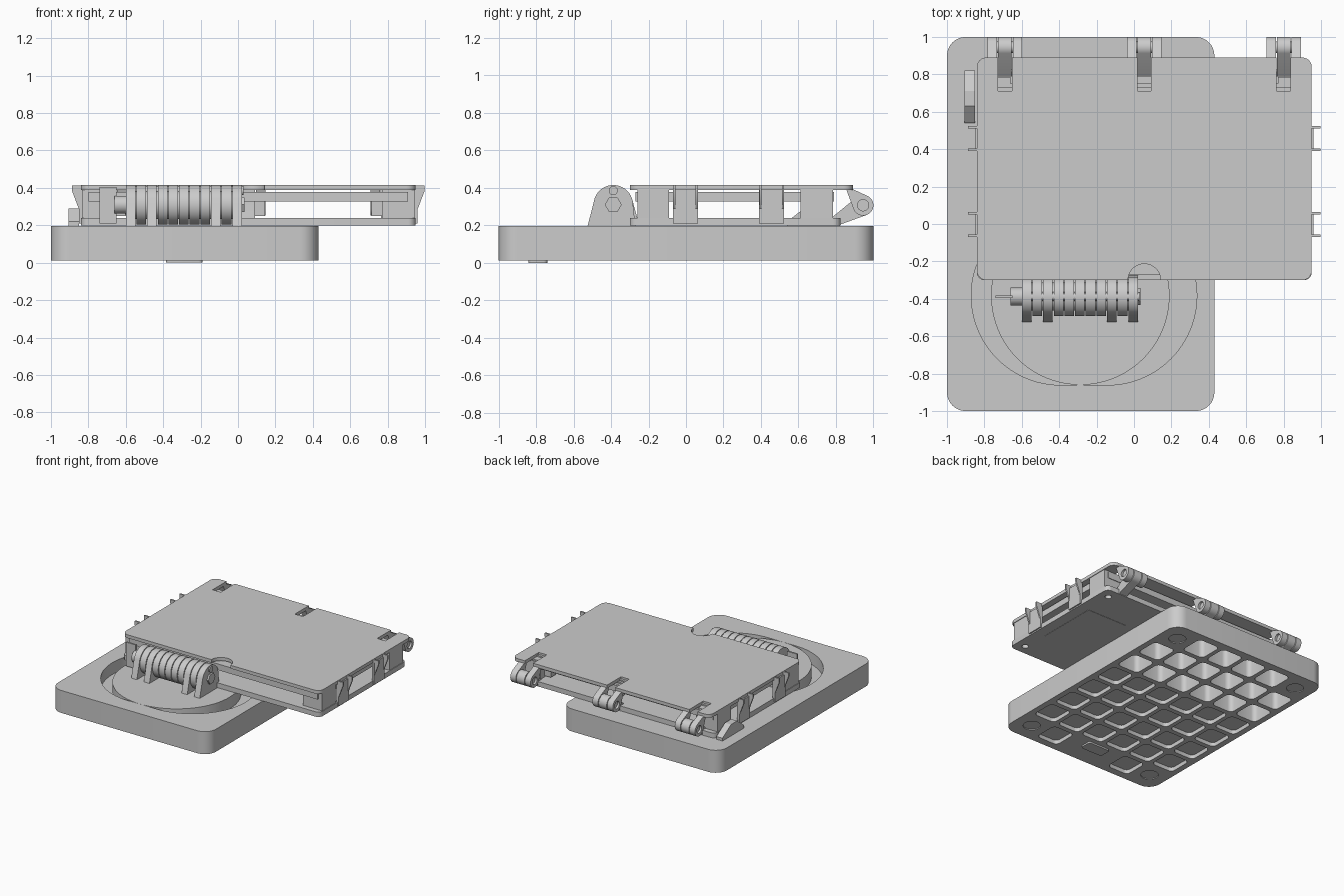
import bpy, bmesh, math
from mathutils import Vector
from mathutils.geometry import convex_hull_2d

if "Cube" in bpy.data.objects:
    bpy.data.objects.remove(bpy.data.objects["Cube"])

grey = bpy.data.materials.new("plain grey")
grey.diffuse_color = (0.6, 0.6, 0.6, 1)
grey.use_nodes = True
grey.node_tree.nodes["Principled BSDF"].inputs["Base Color"].default_value = grey.diffuse_color
MID = 0.055          # centre line of the tilting tray
HINGES = (-0.69, 0.055, 0.80)


def circle(u, v, r, n=40):
    return [(u + r * math.cos(2 * math.pi * i / n), v + r * math.sin(2 * math.pi * i / n)) for i in range(n)]


def hull(pts):
    return [pts[i] for i in convex_hull_2d([Vector(p) for p in pts])]


def rrect(x0, x1, y0, y1, r, n=24):
    return hull([p for x in (x0 + r, x1 - r) for y in (y0 + r, y1 - r) for p in circle(x, y, r, n)])


def rect(u0, u1, v0, v1):
    return [(u0, v0), (u1, v0), (u1, v1), (u0, v1)]


def solid(name, parts):
    """Each part is (profile, axis, start, end), extruded along the axis."""
    bm = bmesh.new()
    for prof, axis, a, b in parts:
        def at(u, v, w):
            return {"x": (w, u, v), "y": (u, w, v), "z": (u, v, w)}[axis]
        lo = [bm.verts.new(at(u, v, a)) for u, v in prof]
        hi = [bm.verts.new(at(u, v, b)) for u, v in prof]
        bm.faces.new(lo)
        bm.faces.new(hi)
        for i in range(len(prof)):
            j = (i + 1) % len(prof)
            bm.faces.new((lo[i], lo[j], hi[j], hi[i]))
    bmesh.ops.recalc_face_normals(bm, faces=bm.faces)
    me = bpy.data.meshes.new(name)
    bm.to_mesh(me)
    bm.free()
    me.materials.append(grey)
    ob = bpy.data.objects.new(name, me)
    bpy.context.collection.objects.link(ob)
    return ob


def cut(ob, parts):
    cutter = solid("cutter", parts)
    cutter.hide_render = True
    m = ob.modifiers.new("cut", "BOOLEAN")
    m.operation, m.solver, m.object = "DIFFERENCE", "EXACT", cutter
    bpy.context.view_layer.objects.active = ob
    bpy.ops.object.modifier_apply(modifier=m.name)
    bpy.data.objects.remove(cutter)


# base block with an oblong turntable recess and a hollowed underside
CX, CY, CR = -0.287, -0.383, 0.478
base = solid("base", [(rrect(-1, 0.43, -1, 1, 0.1, 32), "z", 0.013, 0.197)])
cut(base, [(hull(circle(CX - 0.105, CY, CR, 96) + circle(CX + 0.145, CY, CR, 96)), "z", 0.1, 0.3)])
pockets = []
for i in range(6):
    for j in range(8):
        x, y = -0.285 + (i - 2.5) * 0.228, (j - 3.5) * 0.24
        if i in (0, 5) and j in (0, 7):
            pockets.append((circle(x, y, 0.065), "z", -0.1, 0.02))
        elif not (j == 0 and i in (2, 3)):
            pockets.append((rrect(x - .097, x + .097, y - .1, y + .1, 0.035, 16), "z",
                            -0.1, 0.045 if j < 5 else 0.165))
cut(base, pockets)
solid("turntable", [(circle(CX, CY, CR - 0.001, 96), "z", 0.09, 0.197)])
solid("release_tab", [(rrect(-0.385, -0.19, -0.84, -0.74, 0.02), "z", 0, 0.03)])
solid("stop_wedge", [([(0.54, 0.19), (0.54, 0.22), (0.63, 0.29), (0.71, 0.29), (0.82, 0.22), (0.82, 0.19)],
                      "x", -0.905, -0.85)])

# tray: lower plate, corner blocks, inner panel, posts, upper plate
lower = solid("lower_plate", [(rrect(-0.84, 0.95, -0.30, 0.825, 0.04), "z", 0.2, 0.24)])
cut(lower, [(circle(x, y, 0.025, 20), "z", 0.1, 0.3) for x in (-0.76, 0.87) for y in (-0.22, 0.74)])
solid("lower_cover", [(rect(0.5, 0.86, 0.0, 0.5), "z", 0.198, 0.21)])
blocks = []
for s in (-1, 1):
    for y0, y1 in ((-0.26, -0.09), (0.61, 0.785)):
        xs = sorted((MID + s * 0.715, MID + s * 0.89))
        blocks.append((rect(*xs, y0, y1), "z", 0.235, 0.39))
solid("corner_blocks", blocks)
solid("inner_panel", [(rect(-0.8, 0.91, -0.27, 0.79), "z", 0.328, 0.378)])
solid("support_posts", [(rect(x - 0.028, x + 0.028, 0.67, 0.73), "z", 0.25, 0.335)
                        for x in (-0.63, 0.117, 0.742)])
upper = solid("upper_plate", [(rrect(-0.84, 0.95, -0.30, 0.89, 0.05), "z", 0.388, 0.415)])
cut(upper, [(circle(MID, -0.30, 0.087), "z", 0.3, 0.5)]
    + [(rect(x - 0.037, x + 0.037, 0.71, 0.95), "z", 0.3, 0.5) for x in HINGES])

# side clips with flared ears
clips = []
for s in (-1, 1):
    flare = [(MID + s * 0.895, 0.28), (MID + s * 0.907, 0.29), (MID + s * 0.943, 0.385),
             (MID + s * 0.943, 0.414), (MID + s * 0.895, 0.414)]
    for y in (-0.003, 0.457):
        clips.append((rect(*sorted((MID + s * 0.885, MID + s * 0.906)), 0.21, 0.39), "y", y - 0.067, y + 0.067))
        clips += [(flare, "y", y + e - 0.006, y + e + 0.006) for e in (-0.06, 0.06)]
solid("side_clips", clips)

# front barrel hinge: alternating base lugs and tray knuckles
FY, FZ, FR = -0.388, 0.31, 0.105
foot = hull(circle(FY, FZ, FR) + [(-0.525, 0.195), (-0.27, 0.195), (-0.275, 0.24)])
knuckle = hull(circle(FY, FZ, FR) + [(-0.29, 0.205), (-0.26, 0.22), (-0.26, 0.24)])
feet, knuckles = [], []
for k in range(11):
    x = -0.6 + k * 0.057
    (feet if k in (0, 2, 8, 10) else knuckles).append(
        (foot if k in (0, 2, 8, 10) else knuckle, "x", x, x + 0.051))
solid("hinge_feet", feet)
solid("hinge_knuckles", knuckles)
solid("hinge_shaft", [(circle(FY, FZ, 0.075), "x", -0.59, 0.01)])
solid("hinge_nut", [(circle(FY, FZ, 0.045, 6), "x", 0.0, 0.035)])
solid("hinge_pin", [(circle(FY, 0.385, 0.024, 24), "x", -0.59, 0.03)])
solid("thumb_knob", [(circle(FY, FZ, 0.048), "x", -0.66, -0.59)])
solid("thumb_wing", [(rect(-0.74, -0.65, 0.21, 0.405), "y", FY - 0.007, FY + 0.007)])

# rear hinges: two lugs from the upper plate around one arm from the lower plate
BY, BZ, BR = 0.945, 0.307, 0.055
lug = hull(circle(BY, BZ, BR) + [(0.855, 0.392), (0.885, 0.395)])
arm = hull(circle(BY, BZ, BR) + [(0.77, 0.235), (0.82, 0.203)])
bore = circle(BY, BZ, 0.03, 24)
lugs = solid("rear_lugs", [(lug, "x", *sorted((x + s * 0.042, x + s * 0.092))) for x in HINGES for s in (-1, 1)])
cut(lugs, [(bore, "x", -2, 2)])
arms = solid("rear_arms", [(arm, "x", x - 0.036, x + 0.036) for x in HINGES])
cut(arms, [(bore, "x", -2, 2)])
solid("rear_pins", [(circle(BY, BZ, 0.03, 24), "x", x - 0.075, x + 0.075) for x in HINGES])
solid("rear_slot_steps", [(rect(x - 0.037, x + 0.037, 0.712 + k * 0.02, 0.732 + k * 0.02), "z",
                           0.36, 0.4 - k * 0.01) for x in HINGES for k in range(3)])

# smooth round surfaces, keep edges sharp
for ob in bpy.context.scene.objects:
    ob.select_set(True)
bpy.context.view_layer.objects.active = base
bpy.ops.object.shade_smooth_by_angle(angle=math.radians(30))
